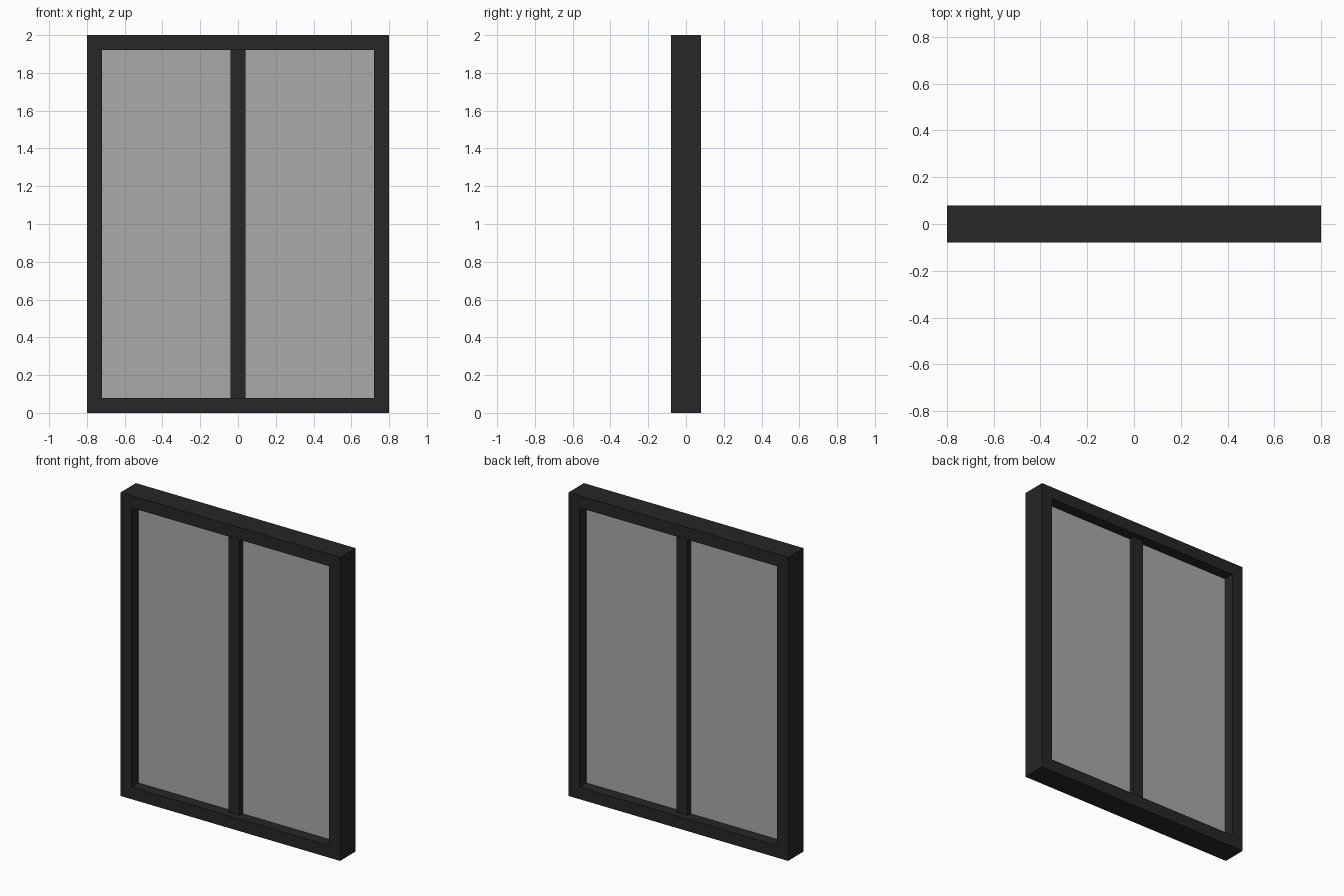
import bpy

if "Cube" in bpy.data.objects:
    bpy.data.objects.remove(bpy.data.objects["Cube"])

W, H, D, T = 1.6, 2.0, 0.16, 0.08   # overall width, height, depth, bar thickness


def material(name, rgba):
    m = bpy.data.materials.new(name)
    m.diffuse_color = rgba
    m.use_nodes = True
    m.node_tree.nodes["Principled BSDF"].inputs["Base Color"].default_value = m.diffuse_color
    return m


dark = material("dark_frame", (0.02, 0.02, 0.02, 1))
clear = material("glass", (0.4, 0.4, 0.4, 0.6))


def box(name, centre, size, mat):
    bpy.ops.mesh.primitive_cube_add(size=1, location=centre)
    o = bpy.context.object
    o.name = name
    o.scale = size
    bpy.ops.object.transform_apply(location=False, rotation=False, scale=True)
    o.data.materials.append(mat)
    return o


# Outer frame: full-height jambs, with rails between them
inner_w, inner_h = W - 2 * T, H - 2 * T
for side, s in (("left", -1), ("right", 1)):
    box(f"{side}_jamb", (s * (W - T) / 2, 0, H / 2), (T, D, H), dark)
for name, z in (("bottom_rail", T / 2), ("top_rail", H - T / 2)):
    box(name, (0, 0, z), (inner_w, D, T), dark)

# Central mullion, shallower than the frame
box("mullion", (0, 0, H / 2), (T, 0.08, inner_h), dark)

# Glass panes either side of the mullion
pane_w = (inner_w - T) / 2
for side, s in (("left", -1), ("right", 1)):
    box(f"{side}_pane", (s * (T + pane_w) / 2, 0, H / 2), (pane_w, 0.015, inner_h), clear)
